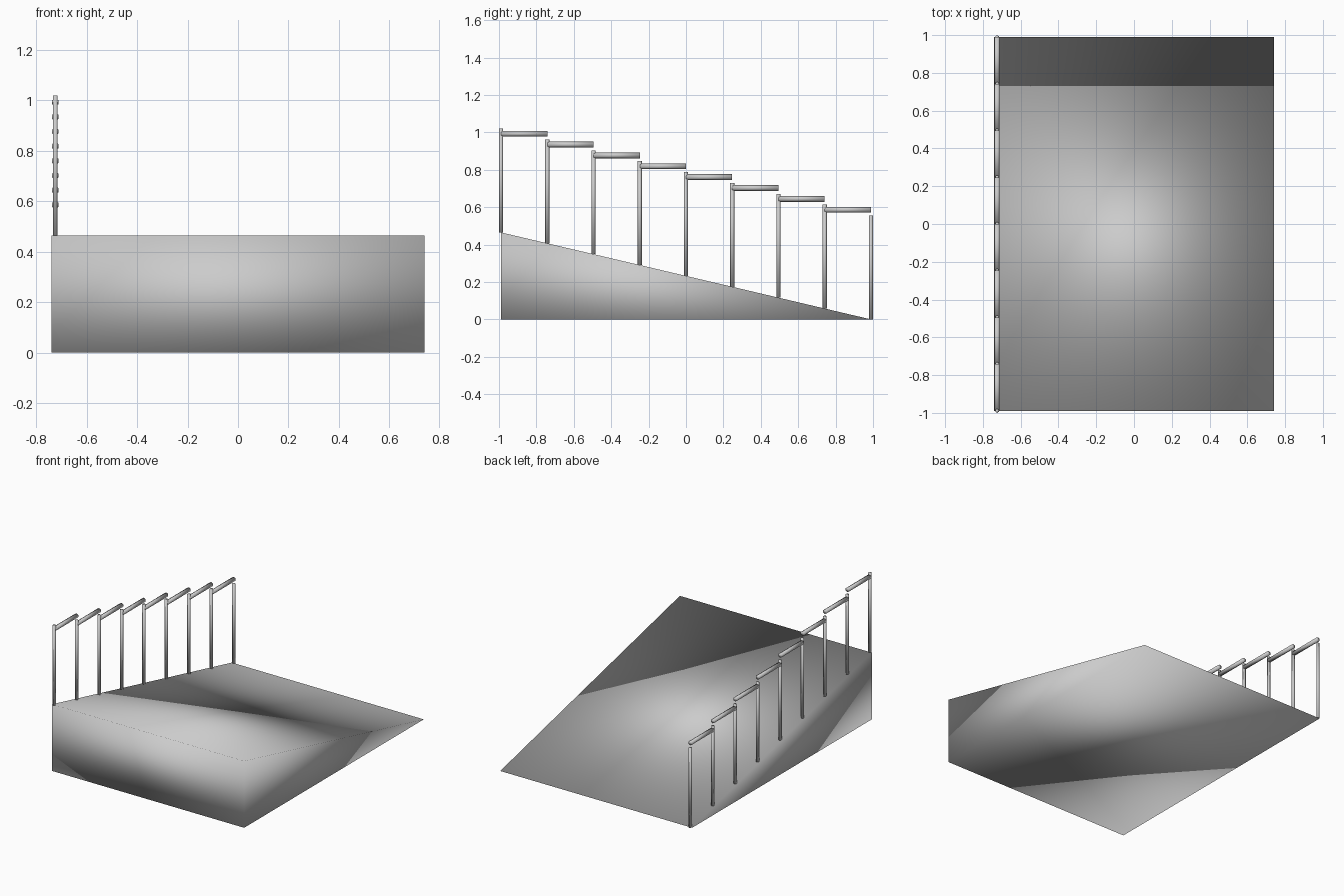
import bpy, bmesh, math

if "Cube" in bpy.data.objects:
    bpy.data.objects.remove(bpy.data.objects["Cube"])

HALF_X, HALF_Y, RISE = 0.74, 0.989, 0.465
RAIL_X, BAYS = -0.725, 8
STEP_Y, STEP_Z = 2 * HALF_Y / BAYS, RISE / BAYS
POST_H = 0.555


def smooth(obj):
    for p in obj.data.polygons:
        p.use_smooth = True


def rod(name, radius, length, loc, rot=(0, 0, 0)):
    bpy.ops.mesh.primitive_cylinder_add(vertices=6, radius=radius, depth=length,
                                        location=loc, rotation=rot)
    obj = bpy.context.object
    obj.name = name
    smooth(obj)


# Wedge-shaped ramp: triangular side profile extruded across x
bm = bmesh.new()
profile = [(-HALF_Y, 0), (HALF_Y, 0), (-HALF_Y, RISE)]
face = bm.faces.new([bm.verts.new((-HALF_X, y, z)) for y, z in profile])
ext = bmesh.ops.extrude_face_region(bm, geom=[face])
bmesh.ops.translate(bm, vec=(2 * HALF_X, 0, 0),
                    verts=[g for g in ext["geom"] if isinstance(g, bmesh.types.BMVert)])
bmesh.ops.recalc_face_normals(bm, faces=bm.faces)
mesh = bpy.data.meshes.new("ramp")
bm.to_mesh(mesh)
bm.free()
ramp = bpy.data.objects.new("ramp", mesh)
bpy.context.collection.objects.link(ramp)
smooth(ramp)

# Posts standing on the slope along the left edge
for i in range(BAYS + 1):
    base = RISE - i * STEP_Z
    rod(f"post_{i + 1}", 0.011, POST_H,
        (RAIL_X, -HALF_Y + i * STEP_Y, base + POST_H / 2))

# Level handrail segments stepping down from post to post
for i in range(BAYS):
    rod(f"handrail_{i + 1}", 0.0155, STEP_Y,
        (RAIL_X, -HALF_Y + (i + 0.5) * STEP_Y, 0.993 - i * STEP_Z),
        (math.pi / 2, 0, 0))
